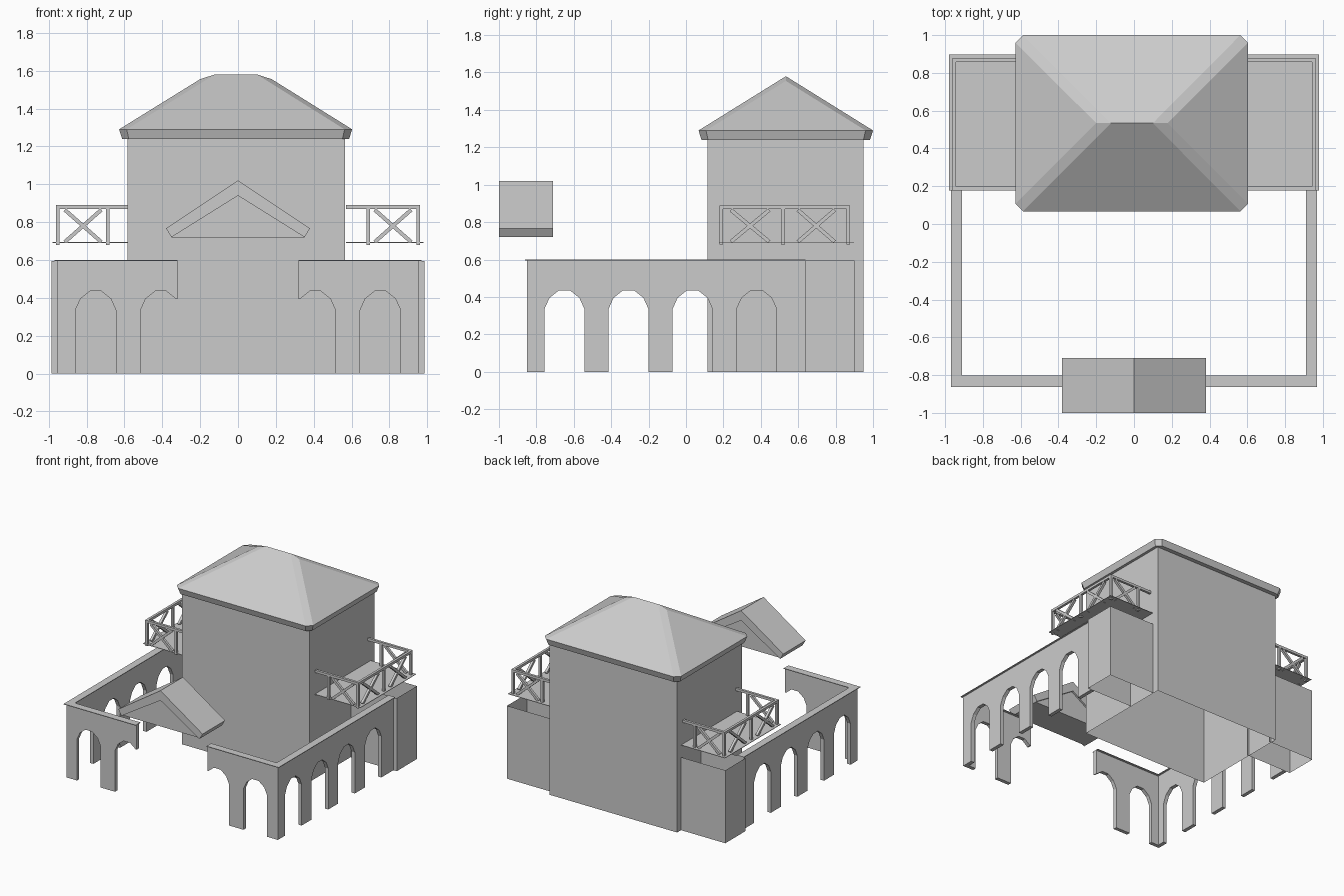
import bpy, bmesh
from mathutils import Vector

if "Cube" in bpy.data.objects:
    bpy.data.objects.remove(bpy.data.objects["Cube"])


def finish(name, bm, mirror=False):
    bmesh.ops.recalc_face_normals(bm, faces=bm.faces)
    me = bpy.data.meshes.new(name)
    bm.to_mesh(me)
    bm.free()
    ob = bpy.data.objects.new(name, me)
    bpy.context.collection.objects.link(ob)
    if mirror:
        ob.modifiers.new("mirror", 'MIRROR')
    return ob


def prism(bm, profile, axis, a, b):
    """Extrude a (u, z) profile from a to b along axis 'x' or 'y'."""
    put = (lambda u, z, t: (t, u, z)) if axis == 'x' else (lambda u, z, t: (u, t, z))
    lo = [bm.verts.new(put(u, z, a)) for u, z in profile]
    hi = [bm.verts.new(put(u, z, b)) for u, z in profile]
    bm.faces.new(lo)
    bm.faces.new(hi)
    for i in range(len(lo)):
        j = (i + 1) % len(lo)
        bm.faces.new((lo[i], lo[j], hi[j], hi[i]))


def box(bm, x0, x1, y0, y1, z0, z1):
    prism(bm, [(x0, z0), (x1, z0), (x1, z1), (x0, z1)], 'y', y0, y1)


def bar(bm, p, q, t=0.02):
    """Square bar between two points."""
    p, q = Vector(p), Vector(q)
    d = q - p
    rot = d.to_track_quat('Z', 'X')
    vs = bmesh.ops.create_cube(bm, size=1)['verts']
    for v in vs:
        v.co = (p + q) / 2 + rot @ Vector((v.co.x * t, v.co.y * t, v.co.z * d.length))


def wall_strip(bm, pts, z0, z1, closed=False):
    """Thin upright walls following a plan path."""
    lo = [bm.verts.new((x, y, z0)) for x, y in pts]
    hi = [bm.verts.new((x, y, z1)) for x, y in pts]
    n = len(pts)
    for i in range(n if closed else n - 1):
        j = (i + 1) % n
        bm.faces.new((lo[i], lo[j], hi[j], hi[i]))


ARCH = [(-.107, 0), (-.107, .335), (-.08, .395), (-.03, .435),
        (.03, .435), (.08, .395), (.107, .335), (.107, 0)]

# Main block: four walls
bm = bmesh.new()
wall_strip(bm, [(-.585, .115), (.565, .115), (.565, .95), (-.585, .95)], 0, 1.26, True)
finish("main_walls", bm)

# Hipped roof with chamfered hips and tapered fascia
bm = bmesh.new()


def eave(x0, x1, y0, y1, c, z):
    return [bm.verts.new((x, y, z)) for x, y in (
        (x0 + c, y0), (x1 - c, y0), (x1, y0 + c), (x1, y1 - c),
        (x1 - c, y1), (x0 + c, y1), (x0, y1 - c), (x0, y0 + c))]


top = eave(-.628, .603, .067, 1.0, .04, 1.29)
low = eave(-.612, .587, .083, .984, .035, 1.24)
rl, rr = bm.verts.new((-.122, .534, 1.58)), bm.verts.new((.1, .534, 1.58))
al, ar = bm.verts.new((-.2, .534, 1.555)), bm.verts.new((.178, .534, 1.555))
for f in ((top[0], top[1], rr, rl), (top[4], top[5], rl, rr),
          (top[2], top[3], ar), (top[6], top[7], al),
          (top[1], top[2], ar, rr), (top[3], top[4], rr, ar),
          (top[5], top[6], al, rl), (top[7], top[0], rl, al)):
    bm.faces.new(f)
for i in range(8):
    j = (i + 1) % 8
    bm.faces.new((low[i], low[j], top[j], top[i]))
bm.faces.new(low)
finish("hipped_roof", bm)

# Side wings: open-topped walls
bm = bmesh.new()
wall_strip(bm, [(.57, .64), (.985, .64), (.985, .9), (.57, .9)], 0, .595)
finish("side_wings", bm, True)

# Side arcades, four arches each
bm = bmesh.new()
prof = [(-.85, 0)]
for i in range(4):
    prof += [(-.65 + .3425 * i + u, z) for u, z in ARCH]
prof += [(.64, 0), (.64, .595), (-.85, .595)]
prism(bm, prof, 'x', .925, .955)
finish("side_arcades", bm, True)

# Front arcades, one full arch and one broken arch each
bm = bmesh.new()
prof = [(-.955, 0)] + [(-.752 + u, z) for u, z in ARCH]
prof += [(-.408 + u, z) for u, z in ARCH[:6]]
prof += [(-.32, .395), (-.32, .595), (-.955, .595)]
prism(bm, prof, 'y', -.85, -.82)
finish("front_arcades", bm, True)

# Thin coping along the arcade tops
bm = bmesh.new()
box(bm, .91, .97, -.862, .64, .595, .6)
box(bm, .32, .91, -.862, -.802, .595, .6)
finish("arcade_coping", bm, True)

# Balcony decks
bm = bmesh.new()
box(bm, .57, .98, .177, .897, .69, .694)
finish("balcony_decks", bm, True)

# Balcony railings: top rail, posts and crossed braces
bm = bmesh.new()
X, Y0, Y1, ZB, ZT = .952, .188, .868, .68, .88
for y in (Y0, Y1):
    bar(bm, (.57, y, ZT), (X + .01, y, ZT))
    bar(bm, (.688, y, ZB), (.688, y, ZT))
    bar(bm, (.722, y, .695), (.915, y, .865))
    bar(bm, (.722, y, .865), (.915, y, .695))
bar(bm, (X, Y0 - .01, ZT), (X, Y1 + .01, ZT))
for y in (Y0, (Y0 + Y1) / 2 - .01, Y1):
    bar(bm, (X, y, ZB), (X, y, ZT))
for a, b in ((.24, .445), (.598, .795)):
    bar(bm, (X, a, .695), (X, b, .865))
    bar(bm, (X, a, .865), (X, b, .695))
finish("balcony_railings", bm, True)

# Gable over the entrance: roof slabs and recessed infill
bm = bmesh.new()
prism(bm, [(-.38, .767), (-.352, .72), (0, .94), (.352, .72), (.38, .767), (0, 1.02)],
      'y', -1.0, -.71)
finish("gable_roof", bm)
bm = bmesh.new()
prism(bm, [(-.352, .72), (.352, .72), (0, .94)], 'y', -.985, -.725)
finish("gable_infill", bm)
